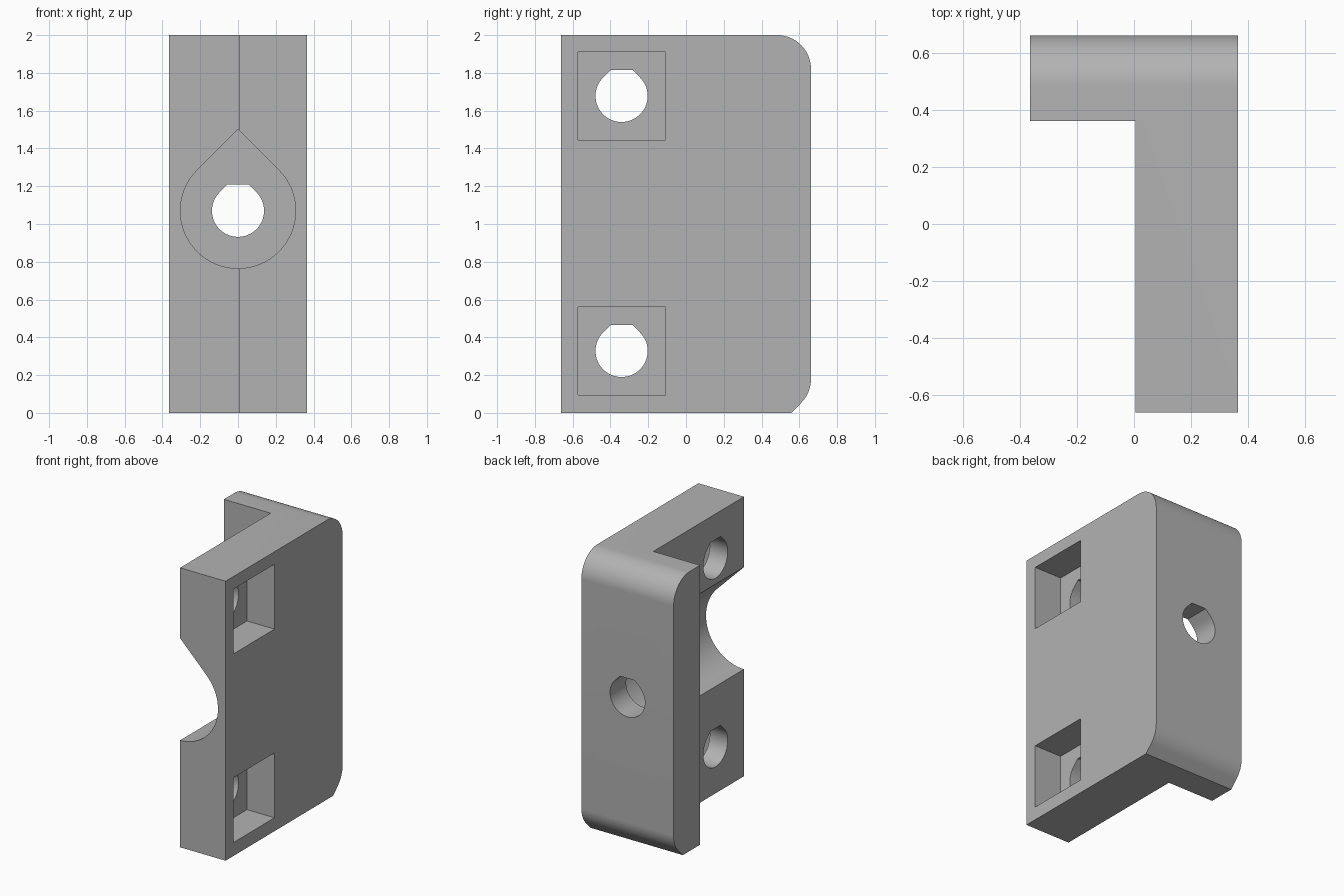
import bpy, bmesh
from math import sin, cos, pi, sqrt

cube = bpy.data.objects.get("Cube")
if cube:
    bpy.data.objects.remove(cube, do_unlink=True)

grey = bpy.data.materials.new("grey")
grey.use_nodes = True
colour = (0.45, 0.45, 0.45, 1)
grey.diffuse_color = colour
grey.node_tree.nodes["Principled BSDF"].inputs["Base Color"].default_value = colour

W, D, H = 0.365, 0.662, 2.0      # half width, half depth, height
INNER_X, INNER_Y = 0.005, 0.362  # inner corner of the L


def arc(u, v, r, start, end, n):
    """Points on an arc, angles in fractions of pi."""
    angles = [pi * (start + (end - start) * i / n) for i in range(n + 1)]
    return [(u + r * cos(a), v + r * sin(a)) for a in angles]


def teardrop(u, v, r, pointed):
    """Circle with 45 degree shoulders, ending in a point or a flat top."""
    pts = arc(u, v, r, 0.75, 2.25, 48)
    if pointed:
        return pts + [(u, v + r * sqrt(2))]
    half = r * (sqrt(2) - 1)
    return pts + [(u + half, v + r), (u - half, v + r)]


def rectangle(u0, v0, u1, v1):
    return [(u0, v0), (u1, v0), (u1, v1), (u0, v1)]


def prism(name, pts, axis, lo, hi):
    """Extrude a (horizontal, z) profile along x or y."""
    bm = bmesh.new()
    verts = [bm.verts.new((lo, u, v) if axis == "x" else (u, lo, v)) for u, v in pts]
    face = bm.faces.new(verts)
    ext = bmesh.ops.extrude_face_region(bm, geom=[face])
    moved = [g for g in ext["geom"] if isinstance(g, bmesh.types.BMVert)]
    shift = (hi - lo, 0, 0) if axis == "x" else (0, hi - lo, 0)
    bmesh.ops.translate(bm, verts=moved, vec=shift)
    bmesh.ops.recalc_face_normals(bm, faces=bm.faces)
    mesh = bpy.data.meshes.new(name)
    bm.to_mesh(mesh)
    bm.free()
    mesh.materials.append(grey)
    obj = bpy.data.objects.new(name, mesh)
    bpy.context.collection.objects.link(obj)
    return obj


# Body side profile: rounded upper back edge, rounded-to-chamfer lower back edge
R = 0.18
chamfer_y = D - R + R * (sqrt(2) - 1)
profile = [(-D, 0), (chamfer_y, 0)]
profile += arc(D - R, R, R, -0.25, 0, 10)
profile += arc(D - R, H - R, R, 0, 0.5, 20)
profile += [(-D, H)]
bracket = prism("corner_bracket", profile, "x", -W, W)

# Cutters: L notch, bolt head recess and bolt hole in the flange
cutters = [
    prism("notch_cutter", rectangle(-1, -1, INNER_X, 3), "y", -1, INNER_Y),
    prism("recess_cutter", teardrop(0, 1.07, 0.305, True), "y", -1.1, 0.48),
    prism("flange_hole_cutter", teardrop(0, 1.07, 0.138, False), "y", 0, 1),
]
# Square nut pockets and screw holes in the plate
for z in (0.328, 1.678):
    y, s = -0.341, 0.232
    cutters.append(prism("pocket_cutter", rectangle(y - s, z - s, y + s, z + s), "x", 0.147, 1))
    cutters.append(prism("plate_hole_cutter", teardrop(y, z, 0.138, False), "x", -1, 0.9))

bpy.ops.object.select_all(action="DESELECT")
bpy.context.view_layer.objects.active = bracket
bracket.select_set(True)
for cutter in cutters:
    cutter.hide_render = True
    mod = bracket.modifiers.new("cut", "BOOLEAN")
    mod.operation = "DIFFERENCE"
    mod.solver = "EXACT"
    mod.object = cutter
    bpy.ops.object.modifier_apply(modifier=mod.name)
    bpy.data.objects.remove(cutter, do_unlink=True)

bpy.ops.object.shade_smooth_by_angle(angle=pi / 7)
